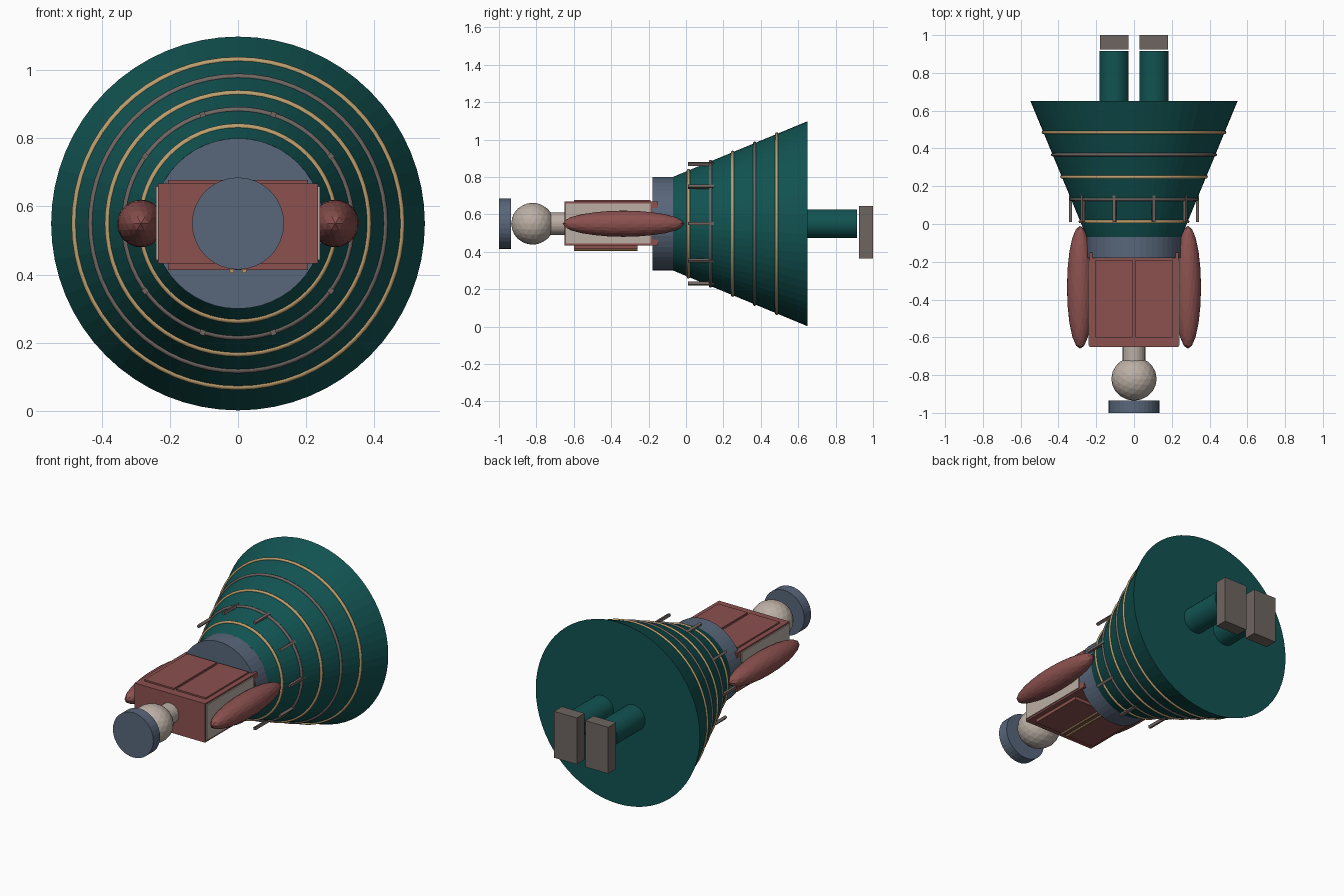
import bpy, math
from mathutils import Vector

cube = bpy.data.objects.get("Cube")
if cube:
    bpy.data.objects.remove(cube, do_unlink=True)

AXIS_Z = 0.55


def material(name, rgb):
    m = bpy.data.materials.new(name)
    m.use_nodes = True
    m.diffuse_color = (*rgb, 1)
    node = next(n for n in m.node_tree.nodes if n.type == 'BSDF_PRINCIPLED')
    node.inputs["Base Color"].default_value = (*rgb, 1)
    return m


teal = material("deep teal", (0.0056, 0.088, 0.084))
red = material("dusty red", (0.26, 0.083, 0.078))
blue = material("slate blue", (0.098, 0.133, 0.195))
beige = material("pale beige", (0.5, 0.43, 0.375))
brass = material("brass", (0.5, 0.34, 0.155))
grey = material("warm grey", (0.155, 0.13, 0.12))


def finish(name, mat, smooth=None):
    ob = bpy.context.object
    ob.name = name
    ob.data.materials.append(mat)
    if smooth:
        bpy.ops.object.shade_smooth_by_angle(angle=math.radians(smooth))
    return ob


def box(name, mat, low, high):
    low, high = Vector(low), Vector(high)
    bpy.ops.mesh.primitive_cube_add(size=1, location=(low + high) / 2)
    bpy.context.object.scale = high - low
    return finish(name, mat)


def tube(name, mat, y0, y1, r0, r1=None, x=0, z=AXIS_Z, sides=32):
    # Cylinder or cone running along y
    bpy.ops.mesh.primitive_cone_add(
        vertices=sides, radius1=r0, radius2=r0 if r1 is None else r1,
        depth=y1 - y0, location=(x, (y0 + y1) / 2, z),
        rotation=(-math.pi / 2, 0, 0))
    return finish(name, mat)


def ellipsoid(name, mat, centre, radii):
    bpy.ops.mesh.primitive_ico_sphere_add(subdivisions=3, radius=1, location=centre)
    bpy.context.object.scale = radii
    return finish(name, mat)


# Head, cap and neck
tube("cap", blue, -1.0, -0.935, 0.135)
ellipsoid("head", beige, (0, -0.82, AXIS_Z), (0.12, 0.115, 0.112))
tube("neck", beige, -0.76, -0.64, 0.06, sides=24)

# Torso with raised panels above and below
box("torso", red, (-0.235, -0.65, 0.433), (0.235, -0.15, 0.668))
box("belly_panel", red, (-0.205, -0.6, 0.414), (0.205, -0.26, 0.44))
for side, s in (("left", 1), ("right", -1)):
    x0, x1 = sorted((s * 0.008, s * 0.205))
    box(side + "_back_panel", red, (x0, -0.6, 0.66), (x1, -0.19, 0.677))
    x0, x1 = sorted((s * 0.2, s * 0.241))
    box(side + "_torso_side", beige, (x0, -0.642, 0.443), (x1, -0.19, 0.658))
    tube(side + "_belly_cord", brass, -0.6, -0.26, 0.007, x=s * 0.018, z=0.411, sides=8)
    ellipsoid(side + "_arm", red, (s * 0.285, -0.335, AXIS_Z), (0.07, 0.325, 0.07))

    # Legs and feet
    tube(side + "_leg", teal, 0.62, 0.915, 0.077, x=s * 0.105)
    box(side + "_foot", grey, (s * 0.105 - 0.076, 0.925, 0.365),
        (s * 0.105 + 0.076, 1.0, 0.645))

# Waist band and flared skirt
tube("waist_band", blue, -0.18, -0.07, 0.25, sides=48)
tube("skirt", teal, -0.07, 0.65, 0.25, 0.548, sides=64)

# Hoops alternate brass and grey, sitting on the skirt surface
for i in range(5):
    y = 0.013 + i * 0.118
    radius = 0.25 + 0.298 * (y + 0.07) / 0.72
    bpy.ops.mesh.primitive_torus_add(
        major_radius=radius, minor_radius=0.009, major_segments=64,
        minor_segments=8, location=(0, y, AXIS_Z), rotation=(math.pi / 2, 0, 0))
    finish(f"hoop_{i + 1}", grey if i % 2 else brass, 50)

# Ring of short pegs around the second hoop
for i in range(10):
    a = math.tau * i / 10
    peg = box(f"peg_{i + 1}", grey, (-0.008, 0.01, -0.008), (0.008, 0.15, 0.008))
    peg.location.x = 0.336 * math.cos(a)
    peg.location.z = AXIS_Z + 0.336 * math.sin(a)
    peg.rotation_euler.y = -a
